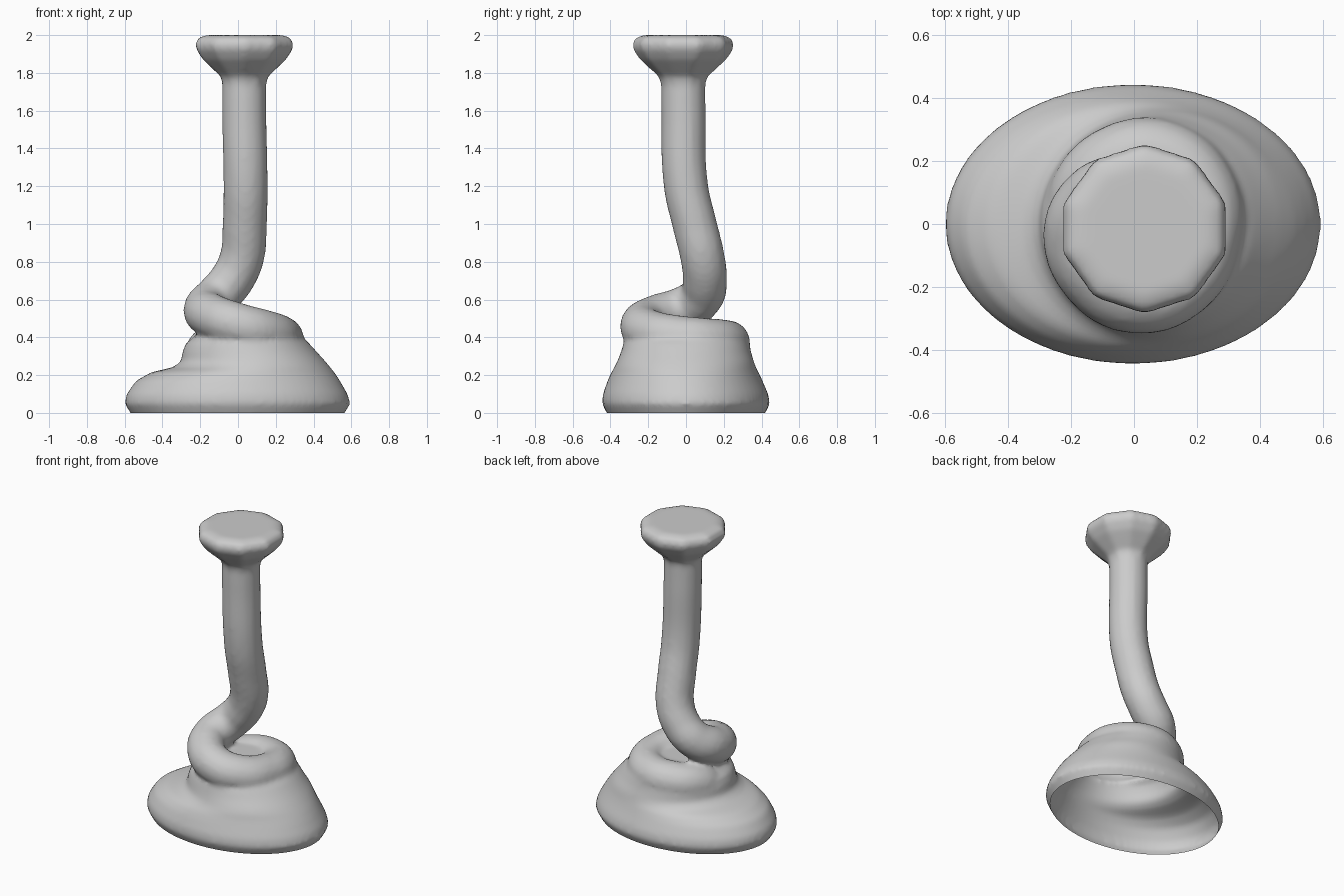
import bpy, bmesh, math

cube = bpy.data.objects.get("Cube")
if cube:
    bpy.data.objects.remove(cube)

clay = bpy.data.materials.new("plain_grey")
clay.use_nodes = True
grey = (0.6, 0.6, 0.6, 1)
clay.diffuse_color = grey
clay.node_tree.nodes["Principled BSDF"].inputs["Base Color"].default_value = grey

body = bmesh.new()


def loft(rings, sides):
    """Closed solid through ellipses given as z, x min, x max, y min, y max."""
    loops = []
    for z, x0, x1, y0, y1 in rings:
        loop = []
        for i in range(sides):
            a = 2 * math.pi * (i + 0.5) / sides
            loop.append(body.verts.new(((x0 + x1) / 2 + (x1 - x0) / 2 * math.cos(a),
                                        (y0 + y1) / 2 + (y1 - y0) / 2 * math.sin(a), z)))
        loops.append(loop)
    for low, high in zip(loops, loops[1:]):
        for i in range(sides):
            j = (i + 1) % sides
            body.faces.new((low[i], low[j], high[j], high[i]))
    body.faces.new(loops[0][::-1])
    body.faces.new(loops[-1])


def tube(points, radius):
    """Round tube along a smooth path, added to the body."""
    curve = bpy.data.curves.new("rope_path", 'CURVE')
    curve.dimensions = '3D'
    curve.bevel_depth = radius
    curve.bevel_resolution = 6
    curve.use_fill_caps = True
    spline = curve.splines.new('BEZIER')
    spline.bezier_points.add(len(points) - 1)
    for point, co in zip(spline.bezier_points, points):
        point.co = co
        point.handle_left_type = point.handle_right_type = 'AUTO'
    obj = bpy.data.objects.new("rope_path", curve)
    bpy.context.collection.objects.link(obj)
    mesh = bpy.data.meshes.new_from_object(
        obj.evaluated_get(bpy.context.evaluated_depsgraph_get()))
    body.from_mesh(mesh)
    bpy.data.objects.remove(obj)
    bpy.data.meshes.remove(mesh)


# Spreading base with a ledge on one side; extends below ground to be trimmed open
loft([(-0.10, -0.50, 0.50, -0.35, 0.35),
      (0.00, -0.57, 0.565, -0.42, 0.42),
      (0.05, -0.60, 0.595, -0.445, 0.445),
      (0.10, -0.59, 0.58, -0.44, 0.435),
      (0.17, -0.54, 0.54, -0.415, 0.405),
      (0.215, -0.46, 0.51, -0.395, 0.385),
      (0.24, -0.35, 0.49, -0.38, 0.37),
      (0.27, -0.30, 0.465, -0.365, 0.36),
      (0.32, -0.295, 0.42, -0.345, 0.345),
      (0.37, -0.275, 0.375, -0.33, 0.335),
      (0.42, -0.21, 0.31, -0.28, 0.28),
      (0.46, -0.12, 0.22, -0.18, 0.18)], 64)

# Column that bends down into one turn of coil
tube([(0.033, -0.013, 1.9), (0.033, -0.013, 1.6), (0.04, 0.0, 1.2),
      (0.036, 0.045, 1.0), (0.02, 0.088, 0.82), (-0.03, 0.1, 0.71),
      (-0.11, 0.08, 0.615), (-0.17, -0.02, 0.55), (-0.13, -0.15, 0.51),
      (0.0, -0.23, 0.465), (0.15, -0.18, 0.425), (0.22, -0.05, 0.40),
      (0.215, 0.1, 0.385), (0.1, 0.21, 0.375), (-0.05, 0.2, 0.365),
      (-0.15, 0.1, 0.34), (-0.16, 0.0, 0.30)], 0.118)

# Flared flat head
loft([(z, 0.034 - r, 0.034 + r, -0.015 - r, -0.015 + r) for z, r in
      ((1.72, 0.115), (1.78, 0.13), (1.82, 0.175), (1.87, 0.23), (1.92, 0.265),
       (1.955, 0.272), (1.985, 0.255), (2.0, 0.215))], 10)

bmesh.ops.remove_doubles(body, verts=body.verts, dist=0.0005)
bmesh.ops.recalc_face_normals(body, faces=body.faces)
source = bpy.data.meshes.new("solid")
body.to_mesh(source)
body.free()

# Fuse and soften the parts
obj = bpy.data.objects.new("coiled_column", source)
bpy.context.collection.objects.link(obj)
fuse = obj.modifiers.new("fuse", 'REMESH')
fuse.mode = 'VOXEL'
fuse.voxel_size = 0.016
soften = obj.modifiers.new("soften", 'SMOOTH')
soften.factor = 0.5
soften.iterations = 6
final = bpy.data.meshes.new_from_object(
    obj.evaluated_get(bpy.context.evaluated_depsgraph_get()))
obj.modifiers.clear()
obj.data = final

# Trim at the ground, leaving a hollow open underside
bm = bmesh.new()
bm.from_mesh(final)
bmesh.ops.bisect_plane(bm, geom=bm.verts[:] + bm.edges[:] + bm.faces[:],
                       plane_co=(0, 0, 0), plane_no=(0, 0, 1), clear_inner=True)
for face in bm.faces:
    face.smooth = True
    face.material_index = 0
bm.to_mesh(final)
bm.free()
final.materials.clear()
final.materials.append(clay)
